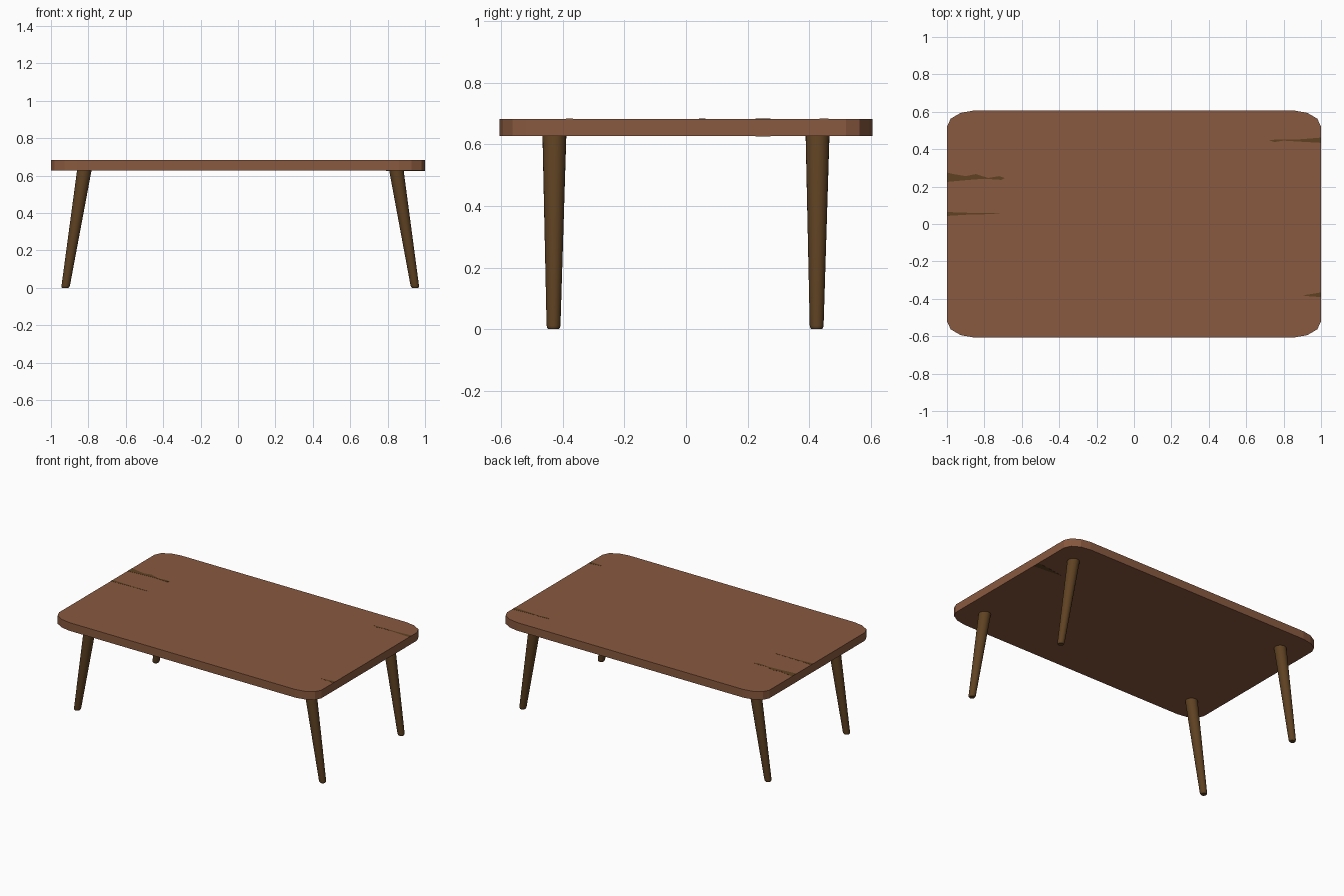
import bpy, bmesh, math

if "Cube" in bpy.data.objects:
    bpy.data.objects.remove(bpy.data.objects["Cube"])


def material(name, rgb):
    m = bpy.data.materials.new(name)
    m.diffuse_color = (*rgb, 1)
    m.use_nodes = True
    m.node_tree.nodes["Principled BSDF"].inputs["Base Color"].default_value = m.diffuse_color
    return m


WOOD = material("red brown wood", (0.25, 0.10, 0.049))
DARK = material("dark brown wood", (0.115, 0.055, 0.0165))


def finish(name, bm, mat, smooth=False):
    bmesh.ops.recalc_face_normals(bm, faces=bm.faces[:])
    mesh = bpy.data.meshes.new(name)
    bm.to_mesh(mesh)
    bm.free()
    ob = bpy.data.objects.new(name, mesh)
    bpy.context.collection.objects.link(ob)
    mesh.materials.append(mat)
    if smooth:
        bpy.context.view_layer.objects.active = ob
        ob.select_set(True)
        bpy.ops.object.shade_smooth_by_angle(angle=math.radians(40))
        ob.select_set(False)
    return ob


def slab(name, outline, z0, z1, mat):
    """Flat outline extruded from z0 to z1."""
    bm = bmesh.new()
    face = bm.faces.new([bm.verts.new((x, y, z0)) for x, y in outline])
    ext = bmesh.ops.extrude_face_region(bm, geom=[face])["geom"]
    for v in ext:
        if isinstance(v, bmesh.types.BMVert):
            v.co.z = z1
    return finish(name, bm, mat)


def leg(name, foot, top, mat, sides=24):
    """Tapered, leaning leg with a softened foot."""
    bm = bmesh.new()
    rings = []
    for z, r in ((0, 0.017), (0.004, 0.0205), (0.012, 0.0225), (0.64, 0.039)):
        t = z / 0.64
        cx = foot[0] + (top[0] - foot[0]) * t
        cy = foot[1] + (top[1] - foot[1]) * t
        rings.append([bm.verts.new((cx + r * math.cos(a), cy + r * math.sin(a), z))
                      for a in (2 * math.pi * i / sides for i in range(sides))])
    for lo, hi in zip(rings, rings[1:]):
        for i in range(sides):
            j = (i + 1) % sides
            bm.faces.new((lo[i], lo[j], hi[j], hi[i]))
    bm.faces.new(rings[0])
    bm.faces.new(rings[-1])
    return finish(name, bm, mat, smooth=True)


# Tabletop with faceted rounded corners
Z0, Z1 = 0.627, 0.683
corner = [(1.0, 0.52), (0.98, 0.563), (0.927, 0.594), (0.86, 0.606)]
outline = []
for sx, sy in ((1, 1), (-1, 1), (-1, -1), (1, -1)):
    pts = [(sx * x, sy * y) for x, y in corner]
    outline += pts if sx * sy > 0 else pts[::-1]
slab("tabletop", outline, Z0, Z1, WOOD)

# Four splayed legs
for side, xf, xt in (("left", -0.923, -0.82), ("right", 0.947, 0.845)):
    for end, yf, yt in (("front", -0.43, -0.427), ("back", 0.424, 0.427)):
        leg(f"{end}_{side}_leg", (xf, yf), (xt, yt), DARK)

# Dark grain streaks on the top, as very thin plates
streaks = {
    "wide_left_streak": [(-1, 0.225), (-0.88, 0.236), (-0.80, 0.242), (-0.71, 0.236),
                         (-0.69, 0.246), (-0.72, 0.256), (-0.78, 0.246), (-0.845, 0.267),
                         (-0.90, 0.256), (-0.965, 0.267), (-1, 0.275)],
    "thin_left_streak": [(-1, 0.043), (-0.89, 0.05), (-0.72, 0.054), (-0.72, 0.057),
                         (-0.89, 0.06), (-1, 0.064)],
    "back_right_streak": [(1, 0.434), (0.89, 0.44), (0.80, 0.446), (0.75, 0.438),
                          (0.72, 0.449), (0.80, 0.453), (0.89, 0.453), (1, 0.462)],
    "front_right_streak": [(1, -0.39), (0.95, -0.388), (0.90, -0.382), (0.95, -0.374),
                           (1, -0.366)],
}
for name, pts in streaks.items():
    slab(name, pts, Z1 - 0.001, Z1 + 0.0008, DARK)

# Matching streak on the underside
slab("underside_streak", [(1, 0.225), (0.88, 0.236), (0.79, 0.246), (0.88, 0.26), (1, 0.275)],
     Z0 - 0.0008, Z0 + 0.001, DARK)
